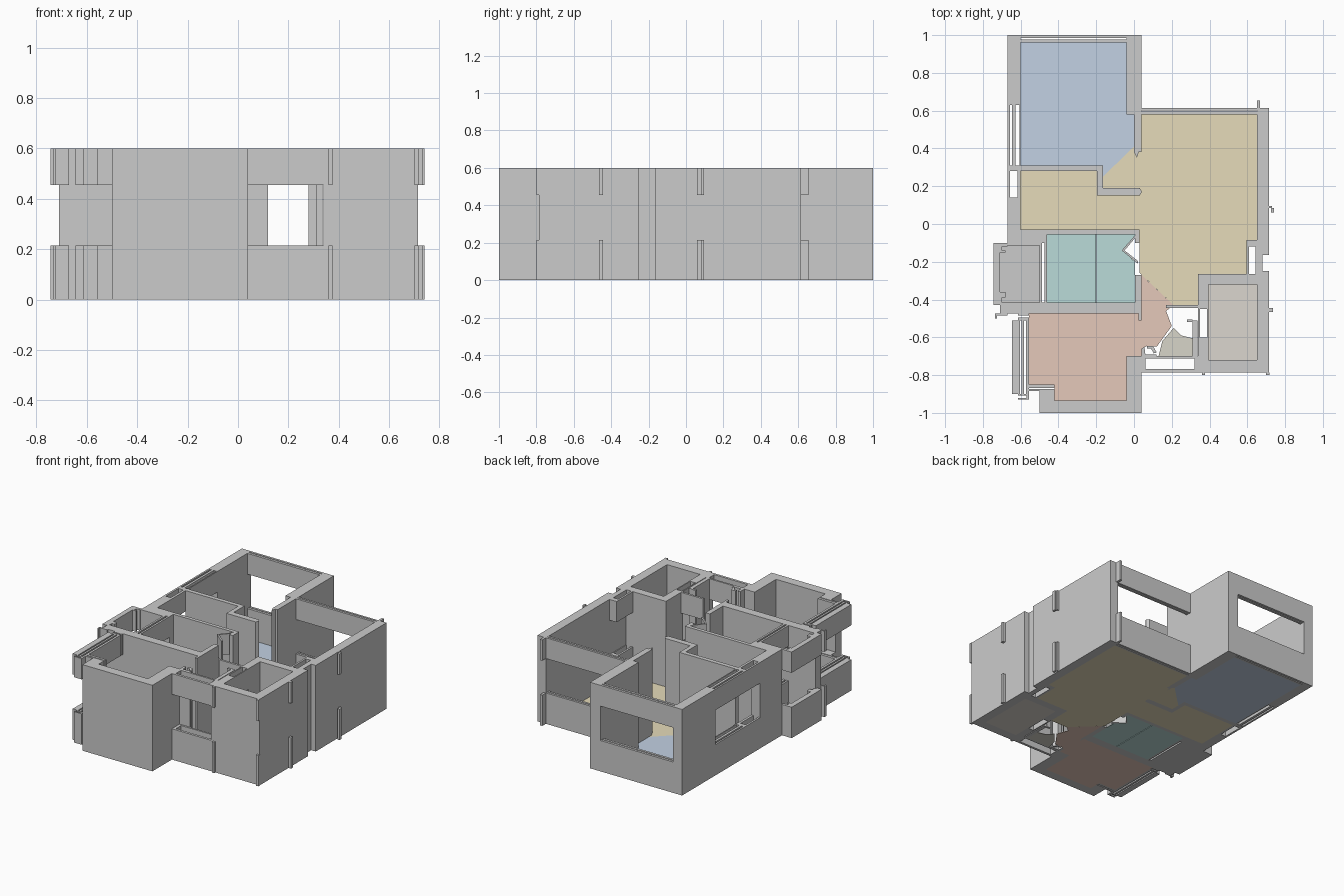
import bpy, bmesh

H, SILL, HEAD, SLAB = 0.6, 0.215, 0.455, 0.004
BANDS = [(0, SILL), (HEAD, H)]


def build(name, shapes, spans, color=None):
    """Extrude plan outlines over each height span into one object."""
    bm = bmesh.new()
    for pts in shapes:
        for z0, z1 in spans:
            lo = [bm.verts.new((x, y, z0)) for x, y in pts]
            hi = [bm.verts.new((x, y, z1)) for x, y in pts]
            bm.faces.new(lo[::-1])
            bm.faces.new(hi)
            for i in range(len(pts)):
                j = (i + 1) % len(pts)
                bm.faces.new((lo[i], lo[j], hi[j], hi[i]))
    bmesh.ops.recalc_face_normals(bm, faces=bm.faces)
    me = bpy.data.meshes.new(name)
    bm.to_mesh(me)
    bm.free()
    ob = bpy.data.objects.new(name, me)
    bpy.context.collection.objects.link(ob)
    if color:
        mat = bpy.data.materials.new(name + "_colour")
        mat.diffuse_color = color
        me.materials.append(mat)
    return ob


def rect(x0, y0, x1, y1):
    return [(x0, y0), (x1, y0), (x1, y1), (x0, y1)]


def wall(name, *pts):
    build(name, [pts], [(0, H)])


def box_wall(name, *r):
    build(name, [rect(*r)], [(0, H)])


def window(name, x0, y0, x1, y1, rails=((0, .42), (.6, 1)), spans=BANDS):
    """Parallel rails below the sill and above the head of an opening."""
    shapes = []
    for a, b in rails:
        if x1 - x0 > y1 - y0:
            shapes.append(rect(x0, y0 + a * (y1 - y0), x1, y0 + b * (y1 - y0)))
        else:
            shapes.append(rect(x0 + a * (x1 - x0), y0, x0 + b * (x1 - x0), y1))
    build(name, shapes, spans)


def floor(name, rgb, *pts):
    build(name, [pts], [(0, SLAB)], (*rgb, 0.7))


# Outer walls of the upper left room
wall("upper_left_wall", (-.67, .63), (-.60, .63), (-.60, 1), (-.67, 1))
wall("upper_room_right_wall", (-.04, .58), (0, .58), (0, .38), (.015, .35), (.025, .38),
     (.04, .38), (.04, 1), (-.04, 1))
# Left wall turning into the balcony return
wall("left_wall", (-.67, .14), (-.60, .14), (-.60, -.03), (.03, -.03), (.03, -.055),
     (-.46, -.055), (-.46, -.10), (-.67, -.10))
# Long right wall with the utility room
wall("right_wall", (.65, .615), (.65, -.265), (.34, -.265), (.34, -.45), (.395, -.45),
     (.395, -.32), (.65, -.32), (.65, -.72), (.395, -.72), (.395, -.60), (.34, -.60),
     (.34, -.785), (.715, -.785), (.715, -.25), (.68, -.25), (.68, -.165),
     (.715, -.165), (.715, .615))
# Inner partitions
wall("hall_partition", (-.60, .28), (-.195, .28), (-.195, .15), (.03, .15), (.042, .17),
     (.03, .19), (-.165, .19), (-.165, .31), (-.60, .31))
wall("bedroom_partition", (-.71, -.475), (0.025, -.475), (.025, -.51), (.04, -.51),
     (.04, -.27), (.005, -.27), (.005, -.415), (-.71, -.415))
box_wall("bathroom_door_jamb", .005, -.10, .03, -.055)
# Front bedroom walls
wall("front_wall", (-.50, -1), (.04, -1), (.04, -.70), (-.04, -.70), (-.04, -.935),
     (-.50, -.935))
# Entry nook strips
box_wall("nook_right_strip", .31, -.70, .335, -.51)
box_wall("nook_top_strip", .28, -.52, .31, -.505)
wall("nook_left_strip", (.04, -.70), (.04, -.66), (.055, -.65), (.06, -.69), (.12, -.69),
     (.12, -.70))
wall("nook_hook", (.07, -.645), (.10, -.645), (.12, -.68), (.105, -.685), (.09, -.66),
     (.07, -.66))

# Windows
window("upper_back_window", -.60, .96, -.04, 1)
window("main_back_window", .04, .58, .65, .615)
LEFT = ((0, .18), (.35, .6), (.9, 1))
window("upper_left_window", -.67, .31, -.60, .63, LEFT)
window("hall_left_window", -.67, .14, -.60, .31, ((0, .2), (.75, 1)))
build("hall_window_ends", [rect(-.67, .28, -.60, .31)], BANDS)
window("main_right_window", .595, -.265, .65, -.085, ((0, .25), (.9, 1)))
build("right_window_cap", [rect(.595, -.12, .65, -.085)], BANDS)
window("utility_window", .34, -.60, .395, -.45, ((0, .15), (.85, 1)))
window("nook_front_window", .04, -.785, .34, -.70, ((0, .2), (.85, 1)))
build("nook_window_ends", [rect(.04, -.77, .06, -.71), rect(.32, -.77, .34, -.71)], BANDS)
window("bedroom_left_window", -.645, -.90, -.555, -.51, ((0, .45), (.55, .7), (.82, 1)))
window("bedroom_window_ends", -.615, -.93, -.555, -.90, ((0, .3), (.7, 1)))
window("bedroom_window_top", -.615, -.51, -.555, -.475, ((0, .4), (.7, 1)))
window("bedroom_corner_window", -.57, -.885, -.42, -.85, ((0, .3), (.5, 1)))
build("bedroom_corner_band", [rect(-.50, -.935, -.42, -.885),
                              rect(-.57, -.93, -.555, -.885)], BANDS)
window("bathroom_window", -.50, -.415, -.46, -.10, ((0, .35), (.65, 1)))

# Balcony parapet and lintel
build("balcony_bands", [
    [(-.745, -.43), (-.745, -.10), (-.67, -.10), (-.67, -.12), (-.70, -.12), (-.70, -.14),
     (-.68, -.14), (-.68, -.15), (-.71, -.15), (-.71, -.36), (-.68, -.36), (-.68, -.39),
     (-.70, -.39), (-.70, -.415), (-.71, -.43)],
    rect(-.67, -.115, -.50, -.10),
    [(-.735, -.50), (-.725, -.50), (-.725, -.485), (-.67, -.485), (-.67, -.475),
     (-.735, -.475)]], BANDS)

# Door lintels and leaves
build("entry_lintel", [rect(.17, -.445, .34, -.43)], [(HEAD, H)])
build("bathroom_door_leaf", [
    [(.02, -.21), (-.065, -.14), (-.05, -.14), (.02, -.195)],
    [(-.065, -.14), (.005, -.06), (.005, -.075), (-.05, -.14)]], BANDS)

# Small facade ribs, broken at window height
build("facade_ribs", [
    rect(.65, .615, .667, .655), rect(.715, .085, .73, .095), rect(.725, .06, .74, .085),
    rect(.715, -.465, .735, -.445), rect(.70, -.80, .718, -.785),
    rect(.36, -.80, .375, -.785)], BANDS)

# Coloured floors
floor("upper_room_floor", (.54, .64, .77), (-.60, .31), (-.165, .31), (-.165, .25), (0, .41),
      (0, .58), (-.04, .58), (-.04, .96), (-.60, .96))
floor("main_room_floor", (.79, .71, .49), (-.60, -.03), (.03, -.03), (.03, -.26), (.21, -.43),
      (.34, -.43), (.34, -.265), (.595, -.265), (.595, -.085), (.65, -.085), (.65, .58),
      (.04, .58), (.04, .38), (0, .41), (-.165, .25), (-.165, .19), (.03, .19),
      (.042, .17), (.03, .15), (-.195, .15), (-.195, .28), (-.60, .28))
TEAL = (.49, .71, .69)
floor("bathroom_floor", TEAL, (-.202, -.415), (-.202, -.055), (-.46, -.055), (-.46, -.415))
floor("shower_floor", TEAL, (-.198, -.415), (.005, -.415), (.005, -.20), (-.06, -.14),
      (.005, -.07), (.005, -.055), (-.198, -.055))
floor("balcony_floor", (.565, .565, .565), (-.71, -.415), (-.50, -.415), (-.50, -.11),
      (-.71, -.11))
floor("bedroom_floor", (.78, .58, .49), (-.555, -.475), (.04, -.475), (.04, -.27), (.21, -.43),
      (.17, -.46), (.20, -.54), (.12, -.65), (.07, -.645), (.04, -.66), (.04, -.70),
      (-.04, -.70), (-.04, -.935), (-.42, -.935), (-.42, -.85), (-.555, -.85))
floor("utility_floor", (.71, .67, .62), (.395, -.72), (.65, -.72), (.65, -.32), (.395, -.32))
floor("nook_floor", (.68, .66, .58), (.13, -.70), (.31, -.70), (.31, -.605), (.25, -.59),
      (.21, -.55), (.15, -.62))
